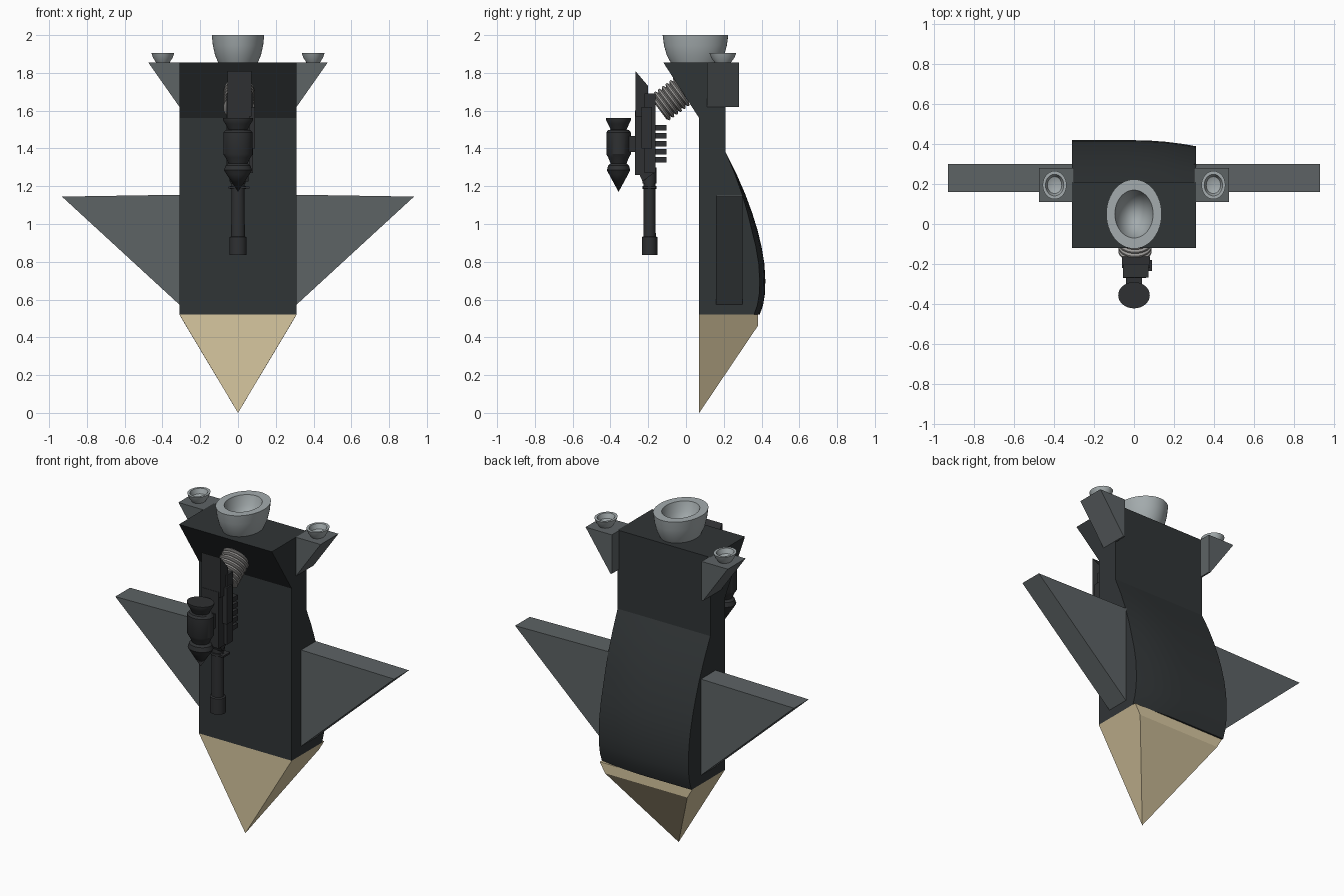
import bpy, bmesh, math
from mathutils import Vector, Matrix

if "Cube" in bpy.data.objects:
    bpy.data.objects.remove(bpy.data.objects["Cube"])


def material(name, rgb):
    m = bpy.data.materials.new(name)
    m.diffuse_color = (*rgb, 1)
    m.use_nodes = True
    m.node_tree.nodes["Principled BSDF"].inputs["Base Color"].default_value = m.diffuse_color
    return m


DARK = material("dark_hull", (0.030, 0.035, 0.037))
GREY = material("wing_grey", (0.11, 0.125, 0.13))
TAN = material("nose_tan", (0.68, 0.57, 0.35))
STEEL = material("nozzle_steel", (0.37, 0.41, 0.42))
GUN = material("gun_black", (0.028, 0.030, 0.032))
HOSE = material("hose_grey", (0.33, 0.32, 0.31))


def finish(name, bm, mat, smooth=False):
    bmesh.ops.remove_doubles(bm, verts=bm.verts, dist=1e-5)
    bmesh.ops.recalc_face_normals(bm, faces=bm.faces)
    me = bpy.data.meshes.new(name)
    bm.to_mesh(me)
    bm.free()
    me.materials.append(mat)
    if smooth:
        me.shade_smooth()
        me.set_sharp_from_angle(angle=math.radians(32))
    ob = bpy.data.objects.new(name, me)
    bpy.context.collection.objects.link(ob)
    return ob


def loft(name, rings, mat, smooth=False):
    """Join equal-length closed rings and cap both ends."""
    bm = bmesh.new()
    vs = [[bm.verts.new(p) for p in r] for r in rings]
    n = len(vs[0])
    for a, b in zip(vs, vs[1:]):
        for i in range(n):
            j = (i + 1) % n
            bm.faces.new((a[i], a[j], b[j], b[i]))
    bm.faces.new(vs[0])
    bm.faces.new(vs[-1])
    return finish(name, bm, mat, smooth)


def side_prism(name, yz, x0, x1, mat):
    return loft(name, [[(x, y, z) for y, z in yz] for x in (x0, x1)], mat)


def front_prism(name, xz, y0, y1, mat):
    return loft(name, [[(x, y, z) for x, z in xz] for y in (y0, y1)], mat)


def box(name, x0, x1, y0, y1, z0, z1, mat):
    return side_prism(name, [(y0, z0), (y1, z0), (y1, z1), (y0, z1)], x0, x1, mat)


def lathe(name, rz, origin, mat, sx=1, sy=1, seg=32, axis=(0, 0, 1)):
    """Revolve (radius, height) points; the section may be elliptical."""
    mtx = Matrix.Translation(origin) @ Vector((0, 0, 1)).rotation_difference(Vector(axis)).to_matrix().to_4x4()
    bm = bmesh.new()
    rings = []
    for r, z in rz:
        if r == 0:
            rings.append([bm.verts.new(mtx @ Vector((0, 0, z)))] * seg)
        else:
            rings.append([bm.verts.new(mtx @ Vector((r * sx * math.cos(t), r * sy * math.sin(t), z)))
                          for t in (2 * math.pi * k / seg for k in range(seg))])
    for a, b in zip(rings, rings[1:]):
        for i in range(seg):
            j = (i + 1) % seg
            f = list(dict.fromkeys((a[i], a[j], b[j], b[i])))
            if len(f) > 2:
                bm.faces.new(f)
    return finish(name, bm, mat, True)


# Hull with overhanging front at the top
side_prism("hull", [(0.07, 0.52), (0.21, 0.52), (0.21, 1.855), (-0.12, 1.855), (0.07, 1.56)],
           -0.31, 0.31, DARK)

# Curved back shell, slightly lower toward the right side
back = [(0.21, 1.38), (0.265, 1.27), (0.315, 1.155), (0.35, 1.06), (0.378, 0.97), (0.40, 0.88), (0.415, 0.79),
        (0.42, 0.70), (0.418, 0.63), (0.408, 0.57), (0.39, 0.52)]
sections = []
for k in range(9):
    x = -0.31 + 0.62 * k / 8
    drop = 0.03 * max(0, x / 0.31) ** 2
    prof = [(y - drop * min(1, (1.38 - z) / 0.4), z) for y, z in back]
    sections.append([(x, y, z) for y, z in prof + [(0.12, 0.52), (0.12, 1.38)]])
loft("back_shell", sections, DARK, True)

# Pointed nose with a narrow rear band
bm = bmesh.new()
top = [bm.verts.new(p) for p in ((-0.31, 0.07, 0.52), (0.31, 0.07, 0.52), (0.31, 0.38, 0.52), (-0.31, 0.38, 0.52))]
low = [bm.verts.new((s * 0.275, 0.38, 0.46)) for s in (1, -1)]
tip = bm.verts.new((0, 0.07, 0))
for f in (top, (top[0], top[1], tip), (top[2], top[3], low[1], low[0]), (low[0], low[1], tip),
          (top[1], top[2], low[0], tip), (top[3], top[0], tip, low[1])):
    bm.faces.new(f)
finish("nose", bm, TAN)

# Paired wings, upper fins and small thrusters
cup = [(0, 0), (0.036, 0), (0.052, 0.025), (0.06, 0.05), (0.046, 0.05), (0.036, 0.022), (0, 0.006)]
for side, s in (("left", -1), ("right", 1)):
    front_prism(side + "_wing", [(s * 0.30, 1.155), (s * 0.932, 1.145), (s * 0.31, 0.573), (s * 0.30, 0.573)],
                0.16, 0.30, GREY)
    front_prism(side + "_fin", [(s * 0.30, 1.855), (s * 0.475, 1.855), (s * 0.31, 1.62), (s * 0.30, 1.62)],
                0.11, 0.28, GREY)
    lathe(side + "_thruster", cup, (s * 0.398, 0.195, 1.855), STEEL, sx=1, sy=1.18)

# Main nozzle, an oval bowl with a thick rim
lathe("main_nozzle", [(0, 0), (0.105, 0), (0.122, 0.04), (0.133, 0.09), (0.139, 0.145), (0.096, 0.145),
                      (0.082, 0.09), (0.05, 0.04), (0, 0.012)], (0, 0.05, 1.855), STEEL, sy=1.25, seg=48)

# Ribbed hose joining the gun to the hull
ribs = [(0, 0)]
for k in range(8):
    ribs += [(0.068, k * 0.025), (0.083, k * 0.025 + 0.008), (0.083, k * 0.025 + 0.017)]
ribs += [(0.068, 0.2), (0, 0.2)]
lathe("hose", ribs, (0.005, -0.145, 1.61), HOSE, axis=(0, 0.8, 0.6))

# Gun housing
side_prism("gun_plate", [(-0.268, 1.81), (-0.20, 1.73), (-0.20, 1.57), (-0.268, 1.57)], -0.055, 0.072, GUN)
box("gun_receiver", -0.055, 0.06, -0.27, -0.21, 1.26, 1.60, GUN)
box("gun_column", -0.06, 0.08, -0.22, -0.162, 1.27, 1.69, GUN)
box("gun_side_strip", 0.06, 0.09, -0.235, -0.18, 1.40, 1.62, GUN)
side_prism("gun_lower_wedge", [(-0.25, 1.27), (-0.17, 1.27), (-0.23, 1.225)], -0.045, 0.055, GUN)
for k in range(5):
    z = 1.34 + k * 0.0425
    box(f"cooling_fin_{k + 1}", -0.05, 0.07, -0.17, -0.102, z - 0.014, z + 0.014, GUN)

# Barrel with collars and muzzle
lathe("barrel", [(0, 0.835), (0.041, 0.835), (0.041, 0.93), (0.033, 0.935), (0.031, 1.185), (0.038, 1.185),
                 (0.038, 1.20), (0.031, 1.20), (0.031, 1.215), (0.036, 1.215), (0.036, 1.30), (0, 1.30)],
      (0, -0.193, 0), GUN, sx=1.1, seg=24)
box("barrel_clamp", -0.05, 0.06, -0.225, -0.16, 1.187, 1.198, GUN)

# Pod in front of the gun, with its mount
lathe("gun_pod", [(0, 1.17), (0.05, 1.262), (0.062, 1.285), (0.055, 1.31), (0.042, 1.32), (0.055, 1.352),
                  (0.065, 1.37), (0.065, 1.485), (0.055, 1.497), (0.042, 1.50), (0.056, 1.53), (0.066, 1.55),
                  (0.066, 1.56), (0, 1.56)], (0, -0.357, 0), GUN, sx=1.2)
box("pod_mount", -0.04, 0.04, -0.32, -0.26, 1.38, 1.465, GUN)
